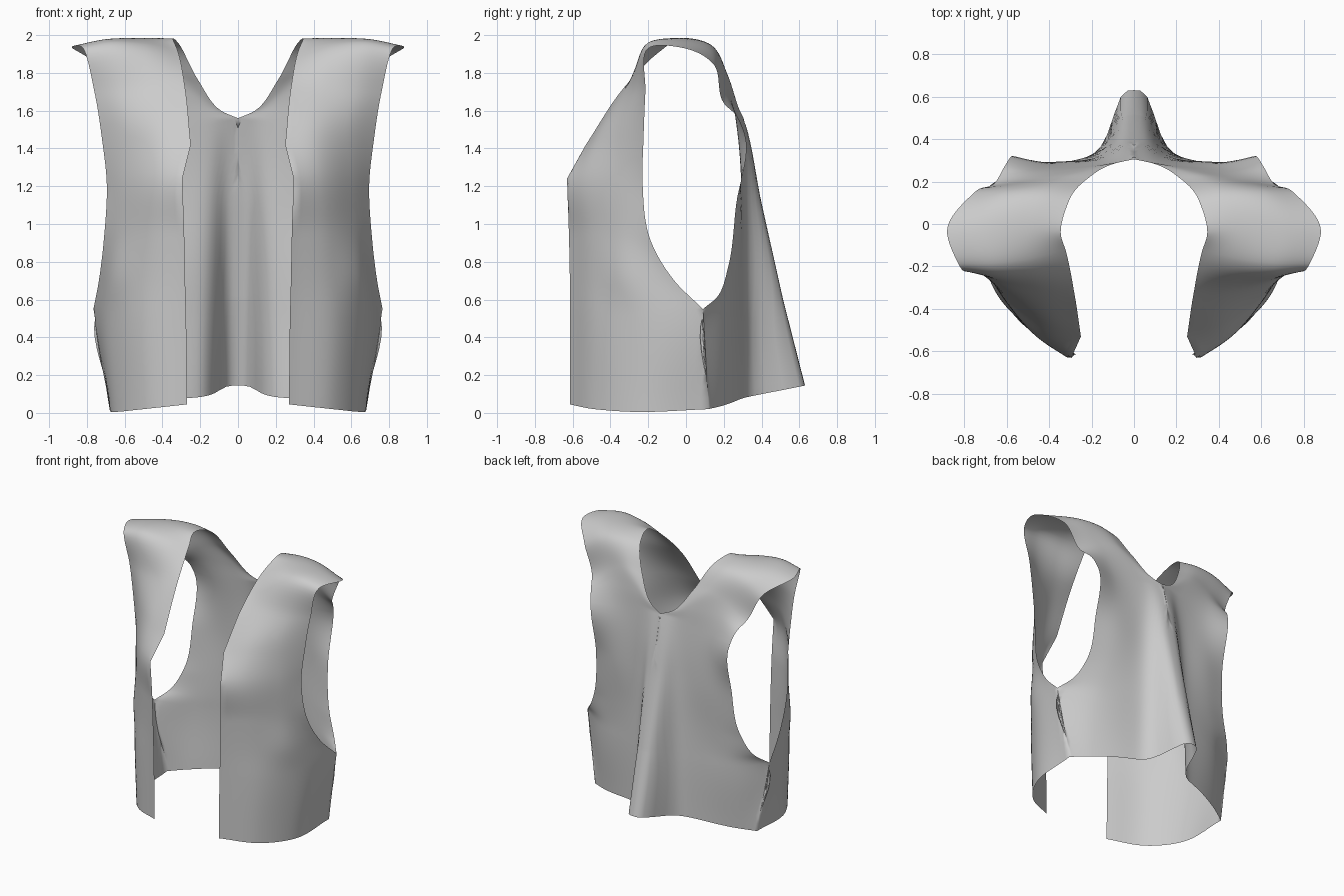
import bpy
from mathutils import Vector

if "Cube" in bpy.data.objects:
    bpy.data.objects.remove(bpy.data.objects["Cube"])

# Cross rows run from the opening / neck / back centre out to the armhole / side seam
front_rows = [
    [(.27, -.615, .045), (.50, -.485, .02), (.65, -.26, .005), (.68, .12, .02)],
    [(.275, -.615, .50), (.52, -.475, .50), (.67, -.27, .52), (.765, .09, .55)],
    [(.28, -.615, .70), (.50, -.485, .70), (.64, -.34, .71), (.735, -.07, .71)],
    [(.285, -.62, .95), (.48, -.50, .95), (.61, -.36, .94), (.71, -.19, .92)],
    [(.295, -.63, 1.24), (.45, -.53, 1.24), (.60, -.365, 1.23), (.695, -.23, 1.22)],
    [(.25, -.53, 1.42), (.42, -.465, 1.46), (.58, -.355, 1.46), (.72, -.225, 1.45)],
    [(.28, -.33, 1.72), (.45, -.32, 1.71), (.62, -.28, 1.70), (.76, -.215, 1.70)],
    [(.32, -.13, 1.92), (.50, -.18, 1.95), (.67, -.20, 1.96), (.82, -.20, 1.93)],
]
back_rows = [
    [(.345, -.04, 1.98), (.50, -.02, 1.985), (.70, -.03, 1.975), (.88, -.03, 1.935)],
    [(.31, .10, 1.95), (.45, .13, 1.95), (.62, .14, 1.92), (.75, .15, 1.84)],
    [(.21, .22, 1.76), (.35, .22, 1.79), (.50, .21, 1.74), (.65, .20, 1.64)],
    [(.09, .285, 1.60), (.25, .26, 1.65), (.45, .25, 1.62), (.61, .27, 1.57)],
    [(0, .305, 1.56), (.17, .28, 1.52), (.40, .275, 1.48), (.585, .31, 1.48)],
    [(0, .30, 1.10), (.20, .295, 1.10), (.40, .29, 1.10), (.57, .265, 1.10)],
    [(0, .30, .78), (.22, .295, .78), (.43, .27, .78), (.61, .225, .78)],
    [(0, .30, .60), (.25, .295, .60), (.48, .25, .60), (.69, .17, .62)],
    [(0, .30, .50), (.27, .295, .50), (.52, .235, .50), (.765, .09, .55)],
    [(0, .30, .08), (.28, .29, .075), (.54, .20, .04), (.68, .12, .02)],
]
SUB = 9


def smooth_path(pts):
    """Chord-length Catmull-Rom curve through the given points."""
    p = [Vector(q) for q in pts]
    p = [2 * p[0] - p[1]] + p + [2 * p[-1] - p[-2]]
    h = [max((b - a).length, 1e-5) for a, b in zip(p, p[1:])]
    slope = [(b - a) / d for a, b, d in zip(p, p[1:], h)]
    tan = [None] + [(slope[i - 1] * h[i] + slope[i] * h[i - 1]) / (h[i - 1] + h[i])
                    for i in range(1, len(p) - 1)]
    out = []
    for i in range(1, len(p) - 2):
        for k in range(SUB):
            t = k / SUB
            out.append(p[i] * (2 * t ** 3 - 3 * t * t + 1) + p[i + 1] * (3 * t * t - 2 * t ** 3)
                       + h[i] * (tan[i] * (t ** 3 - 2 * t * t + t) + tan[i + 1] * (t ** 3 - t * t)))
    return out + [p[-2]]


def broken_path(pts, breaks):
    """Smooth path with sharp corners at the given point numbers."""
    stops = [0] + breaks + [len(pts) - 1]
    out = []
    for a, b in zip(stops, stops[1:]):
        out = out[:-1] + smooth_path(pts[a:b + 1])
    return out


def pleat(v):
    """Centre back pleat that flares toward the hem."""
    x, y, z = max(v.x, 0), v.y, v.z
    bump = 1 / (1 + (x / .11) ** 4)
    if z < 1.56:
        y += .33 * (1.56 - z) / 1.48 * bump
        z += .075 * bump * max(0, 1 - z / .6)
    return (x, y, z)


# Loft: rows across, then along the path up the front, over the shoulder, down the back
all_rows = front_rows + back_rows
columns = list(zip(*[smooth_path(r) for r in all_rows]))
last = len(all_rows) - 1
neck_base = len(front_rows) + 4
paths = [broken_path(columns[0], [4, 5, neck_base])]
paths += [smooth_path(c) for c in columns[1:-1]]
paths += [broken_path(columns[-1], [1, last - 1])]   # corner at the armhole bottom

n_rows, n_cols = len(paths[0]), len(paths)
verts = []
for r in range(n_rows):
    for c in range(n_cols):
        v = paths[c][r]
        on_back = r > SUB * len(front_rows) and c < n_cols - 1
        verts.append(pleat(v) if on_back else tuple(v))
faces = [(r * n_cols + c, r * n_cols + c + 1, (r + 1) * n_cols + c + 1, (r + 1) * n_cols + c)
         for r in range(n_rows - 1) for c in range(n_cols - 1)]

mesh = bpy.data.meshes.new("vest")
mesh.from_pydata(verts, [], faces)
vest = bpy.data.objects.new("vest", mesh)
bpy.context.collection.objects.link(vest)

# Mirror to the other side and weld the side seams
mirror = vest.modifiers.new("mirror", 'MIRROR')
mirror.use_mirror_merge = True
mirror.merge_threshold = .0005
weld = vest.modifiers.new("weld", 'WELD')
weld.merge_threshold = .0005
mesh.polygons.foreach_set("use_smooth", [True] * len(mesh.polygons))
mesh.update()
